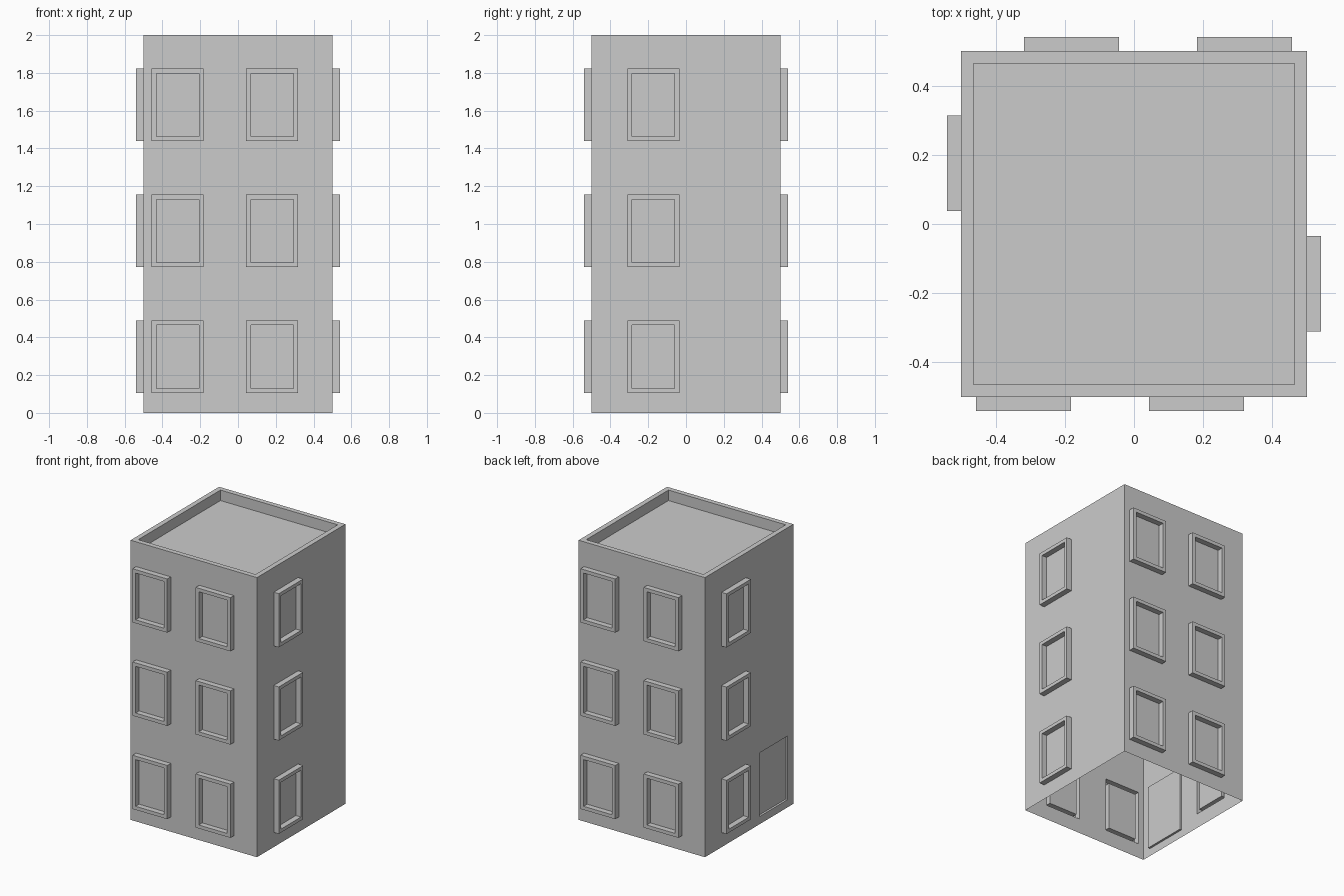
import bpy, bmesh
from math import pi
from mathutils import Matrix

if "Cube" in bpy.data.objects:
    bpy.data.objects.remove(bpy.data.objects["Cube"])

HALF, HEIGHT = 0.5, 2.0
WIN_Z = [(0.105 + 0.667 * i, 0.489 + 0.667 * i) for i in range(3)]
FRAME, OUT = 0.025, 0.04
DOOR = (0.115, 0.435, 0.055, 0.51)

# Window columns on each side (front, right, back, left), measured left to right
COLUMNS = [
    [(-0.457, -0.182), (0.043, 0.318)],
    [(-0.31, -0.035)],
    [(-0.457, -0.182), (0.043, 0.318)],
    [(-0.313, -0.038)],
]


def side_matrix(k):
    """Local (across, up, outward) to world for side k."""
    local = Matrix(((1, 0, 0, 0), (0, 0, -1, -HALF), (0, 1, 0, 0), (0, 0, 0, 1)))
    return Matrix.Rotation(k * pi / 2, 4, 'Z') @ local


def stepped_panel(bm, rect, steps, mat):
    """Nested rectangles (inset, outward) joined by quads and capped."""
    u0, u1, v0, v1 = rect
    rings = []
    for i, w in steps:
        pts = [(u0 + i, v0 + i), (u1 - i, v0 + i), (u1 - i, v1 - i), (u0 + i, v1 - i)]
        rings.append([bm.verts.new(mat @ Matrix.Translation((u, v, w)).translation)
                      for u, v in pts])
    for a, b in zip(rings, rings[1:]):
        for j in range(4):
            n = (j + 1) % 4
            bm.faces.new((a[j], a[n], b[n], b[j]))
    bm.faces.new(rings[-1])


def wall_with_holes(bm, holes, mat, z_cuts):
    """Wall split on the opening edges, leaving the openings empty."""
    us = sorted({-HALF, HALF} | {u for h in holes for u in h[:2]})
    grid = [[bm.verts.new(mat @ Matrix.Translation((u, z, 0)).translation) for u in us]
            for z in z_cuts]
    for r in range(len(z_cuts) - 1):
        for c in range(len(us) - 1):
            u = (us[c] + us[c + 1]) / 2
            z = (z_cuts[r] + z_cuts[r + 1]) / 2
            if not any(h[0] < u < h[1] and h[2] < z < h[3] for h in holes):
                bm.faces.new((grid[r][c], grid[r][c + 1],
                              grid[r + 1][c + 1], grid[r + 1][c]))


def finish(name, bm):
    bmesh.ops.remove_doubles(bm, verts=bm.verts[:], dist=1e-5)
    mesh = bpy.data.meshes.new(name)
    bm.to_mesh(mesh)
    bm.free()
    bpy.context.collection.objects.link(bpy.data.objects.new(name, mesh))


walls, windows, door, roof = (bmesh.new() for _ in range(4))
z_cuts = sorted({0, HEIGHT, DOOR[2], DOOR[3]} | {z for w in WIN_Z for z in w})

# Walls with raised window frames, the bottom left open
for k, columns in enumerate(COLUMNS):
    mat = side_matrix(k)
    openings = [(*c, *z) for c in columns for z in WIN_Z]
    for rect in openings:
        stepped_panel(windows, rect, [(0, 0), (0, OUT), (FRAME, OUT), (FRAME, 0)], mat)
    wall_with_holes(walls, openings + ([DOOR] if k == 3 else []), mat, z_cuts)

# Slightly recessed door on the left side
stepped_panel(door, DOOR, [(0, 0), (0, -0.015)], side_matrix(3))

# Sunken roof inside a thin parapet
stepped_panel(roof, (-HALF, HALF, -HALF, HALF), [(0, 0), (0.036, 0), (0.036, -0.075)],
              Matrix.Translation((0, 0, HEIGHT)))

for name, bm in (("walls", walls), ("windows", windows), ("door", door), ("roof", roof)):
    finish(name, bm)
